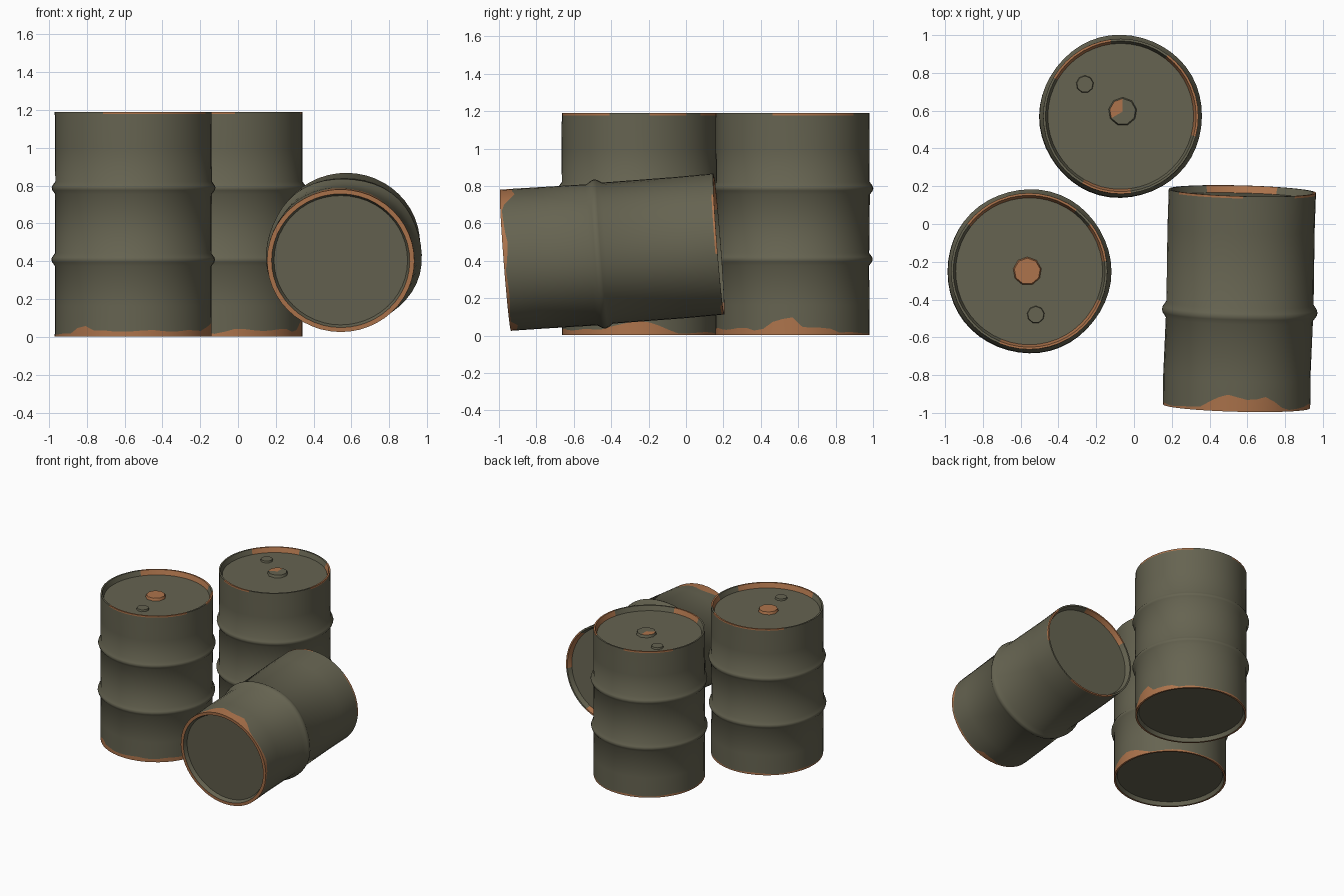
import bpy, bmesh, math
from mathutils import Matrix, Vector

if "Cube" in bpy.data.objects:
    bpy.data.objects.remove(bpy.data.objects["Cube"])

SEG = 48


def material(name, col):
    m = bpy.data.materials.new(name)
    m.diffuse_color = (*col, 1)
    m.use_nodes = True
    m.node_tree.nodes["Principled BSDF"].inputs["Base Color"].default_value = m.diffuse_color
    return m


OLIVE = material("olive paint", (0.132, 0.126, 0.082))
RUST = material("rust", (0.42, 0.175, 0.072))


def angle_gap(a, b):
    return abs((a - b + 180) % 360 - 180)


def finish(name, bm, matrix, limit=40):
    bmesh.ops.recalc_face_normals(bm, faces=bm.faces)
    me = bpy.data.meshes.new(name)
    bm.to_mesh(me)
    bm.free()
    me.materials.append(OLIVE)
    me.materials.append(RUST)
    ob = bpy.data.objects.new(name, me)
    bpy.context.collection.objects.link(ob)
    ob.matrix_world = matrix
    bpy.ops.object.select_all(action='DESELECT')
    ob.select_set(True)
    bpy.context.view_layer.objects.active = ob
    bpy.ops.object.shade_smooth_by_angle(angle=math.radians(limit))
    return ob


def barrel(name, matrix, radius, height, hoops, hoop_out, hoop_half, rim,
           patches, rim_rust, base=0.012, dent=0.004, phase=0.0):
    """Lathed drum. patches: (angle, half width, height) of rust at the foot;
    rim_rust: (angle, half width) of rusty stretches on the top rim."""
    def rust_height(deg):
        h = base + 0.004 * math.sin(math.radians(deg * 7) + phase)
        for a, w, top in patches:
            t = angle_gap(deg, a) / w
            if t < 1:
                h = max(h, top * min(1, 1.8 * (1 - t)) * (0.85 + 0.15 * math.cos(math.radians(deg * 9))))
        return h

    # profile rows: (radius, height, kind)
    rows = [(radius - rim - 0.012, 0.03, 'cap'), (radius - rim, 0.0, 'foot'),
            (radius, 0.0, 'foot'), (radius, 0.0, 'wave'), (radius, 0.16, 'body')]
    for z in hoops:
        rows += [(radius, z - hoop_half * 1.05, 'body'), (radius + hoop_out * 0.8, z - hoop_half * 0.4, 'body'),
                 (radius + hoop_out, z, 'body'), (radius + hoop_out * 0.8, z + hoop_half * 0.4, 'body'),
                 (radius, z + hoop_half * 1.05, 'body')]
    rows += [(radius, height - 0.2, 'body'), (radius, height - 0.012, 'body'), (radius, height, 'rim'),
             (radius - 0.012, height, 'rim'), (radius - 0.025, height - 0.038, 'cap')]

    bm = bmesh.new()
    rings = []
    for r, z, kind in rows:
        ring = []
        for i in range(SEG):
            deg = 360 * i / SEG
            a = math.radians(deg)
            # shallow dents, fading out at both ends
            fade = math.sin(math.pi * min(1, max(0, z / height)))
            rr = r + dent * fade * math.sin(3 * a + phase + z * 5) * math.cos(2 * a - z * 4 + phase)
            zz = rust_height(deg) if kind == 'wave' else z
            ring.append(bm.verts.new((rr * math.cos(a), rr * math.sin(a), zz)))
        rings.append(ring)
    for k in range(len(rings) - 1):
        kinds = rows[k][2], rows[k + 1][2]
        for i in range(SEG):
            j = (i + 1) % SEG
            f = bm.faces.new((rings[k][i], rings[k][j], rings[k + 1][j], rings[k + 1][i]))
            deg = 360 * (i + 0.5) / SEG
            foot = kinds in (('foot', 'foot'), ('foot', 'wave'))
            top = kinds[1] == 'rim' or kinds == ('rim', 'cap')
            if foot or (top and any(angle_gap(deg, a) < w for a, w in rim_rust)):
                f.material_index = 1
    # recessed end discs
    bm.faces.new(rings[0])
    bm.faces.new(rings[-1])
    return finish(name, bm, matrix)


def plug(name, loc, r, depth, rule, sides=9):
    """Bung on a lid; rule(face centre) says which faces are rusty."""
    bm = bmesh.new()
    bmesh.ops.create_cone(bm, cap_ends=True, segments=sides, radius1=r, radius2=r * 0.9, depth=depth)
    top = [f for f in bm.faces if f.normal.z > 0.9]
    bmesh.ops.inset_region(bm, faces=top, thickness=r * 0.25)
    bmesh.ops.poke(bm, faces=top)
    for f in bm.faces:
        f.material_index = int(rule(f.calc_center_median()))
    finish(name, bm, Matrix.Translation(loc))


# standing drums
Z0, H = 0.003, 1.187
HOOPS = (0.405, 0.785)
barrel("left_barrel", Matrix.Translation((-0.555, -0.25, Z0)), 0.414, H, HOOPS, 0.019, 0.032, 0.014,
       [(-3, 36, 0.075), (230, 13, 0.06), (255, 30, 0.035), (300, 45, 0.035)],
       [(100, 45), (290, 45), (20, 15)], phase=0.6)
barrel("rear_barrel", Matrix.Translation((-0.07, 0.57, Z0)), 0.411, H, HOOPS, 0.019, 0.032, 0.014,
       [(-8, 20, 0.095), (18, 20, 0.055), (300, 50, 0.04)],
       [(20, 35), (125, 25), (260, 20)], phase=2.1)

# bungs on the lids
LID = Z0 + H - 0.038
plug("left_bung", (-0.565, -0.25, LID + 0.008), 0.077, 0.024, lambda c: True)
plug("left_vent", (-0.52, -0.48, LID + 0.004), 0.048, 0.02, lambda c: False)
plug("rear_bung", (-0.06, 0.595, LID + 0.008), 0.077, 0.024,
     lambda c: c.x < 0.0 and c.y > -0.01 and 0.03 < c.xy.length < 0.066)
plug("rear_vent", (-0.26, 0.74, LID + 0.004), 0.048, 0.02, lambda c: False)

# fallen drum: its foot faces the front, local y points up
front, back = Vector((0.543, -0.965, 0.403)), Vector((0.585, 0.175, 0.49))
axis = (back - front).normalized()
side = Vector((0, 0, 1)).cross(axis).normalized()
side = (side + Vector((0, -0.02, 0))).normalized()
up = axis.cross(side).normalized()
mat = Matrix((side * 1.015, up * 0.985, axis)).transposed().to_4x4()
mat.translation = front
barrel("fallen_barrel", mat, 0.384, (back - front).length, (0.505,), 0.022, 0.04, 0.024,
       [(95, 38, 0.09), (75, 20, 0.06), (-105, 16, 0.05), (170, 20, 0.03)],
       [(160, 25), (60, 30), (270, 30)], base=0.012, dent=0.009, phase=1.2)
